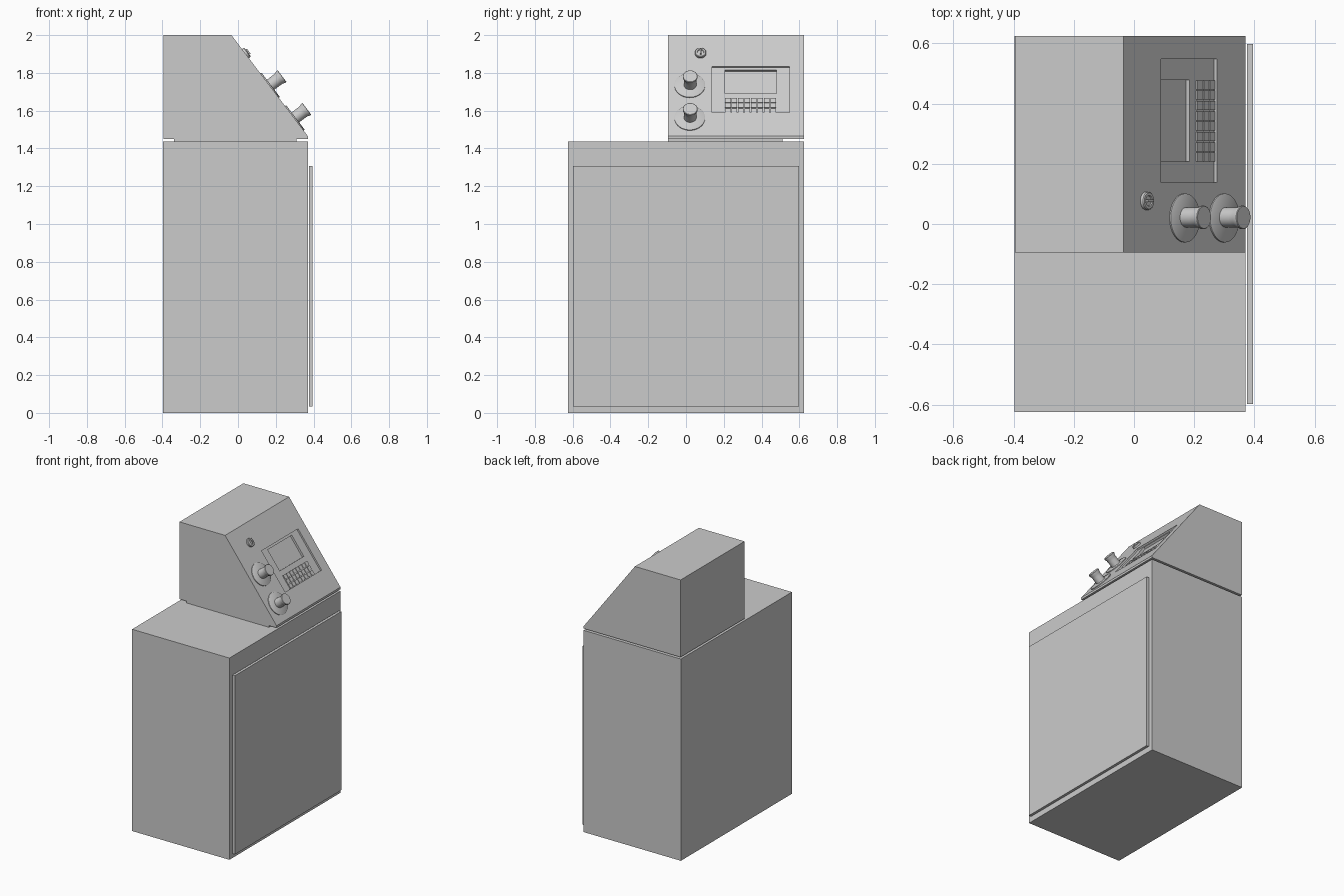
import bpy, bmesh, math
from mathutils import Matrix, Vector

if "Cube" in bpy.data.objects:
    bpy.data.objects.remove(bpy.data.objects["Cube"])

# Frame of the sloping control face: u = y, v = up the slope, w = outward
top, low = Vector((-0.035, 0, 2.0)), Vector((0.37, 0, 1.465))
up = (top - low).normalized()
side = Vector((0, 1, 0))
out = side.cross(up)
FACE = Matrix((side, up, out)).transposed().to_4x4()
FACE.translation = top


def finish(name, bm, matrix=Matrix.Identity(4), smooth=False):
    bmesh.ops.recalc_face_normals(bm, faces=bm.faces[:])
    me = bpy.data.meshes.new(name)
    bm.to_mesh(me)
    bm.free()
    ob = bpy.data.objects.new(name, me)
    bpy.context.collection.objects.link(ob)
    ob.matrix_world = matrix
    if smooth:
        bpy.ops.object.select_all(action='DESELECT')
        bpy.context.view_layer.objects.active = ob
        ob.select_set(True)
        bpy.ops.object.shade_smooth_by_angle(angle=math.radians(35))
    return ob


def add_box(bm, a, b):
    a, b = Vector(a), Vector(b)
    m = Matrix.Translation((a + b) / 2) @ Matrix.Diagonal((*(b - a), 1))
    bmesh.ops.create_cube(bm, size=1, matrix=m)


def box(name, a, b, matrix=Matrix.Identity(4)):
    bm = bmesh.new()
    add_box(bm, a, b)
    return finish(name, bm, matrix)


def lathe(name, u, t, profile, n=32):
    # Revolve (radius, height) points around the face normal
    bm = bmesh.new()
    rings = [[bm.verts.new((r * math.cos(2 * math.pi * i / n),
                            r * math.sin(2 * math.pi * i / n), h)) for i in range(n)]
             for r, h in profile]
    for a, b in zip(rings, rings[1:]):
        for i in range(n):
            j = (i + 1) % n
            bm.faces.new((a[i], a[j], b[j], b[i]))
    bm.faces.new(rings[0])
    bm.faces.new(rings[-1])
    return finish(name, bm, FACE @ Matrix.Translation((u, -t, 0)), True)


# Cabinet, door and the spacer below the console
box("cabinet", (-0.397, -0.625, 0), (0.37, 0.625, 1.437))
box("door", (0.376, -0.598, 0.035), (0.395, 0.598, 1.308))
box("spacer_plate", (-0.34, -0.094, 1.437), (0.31, 0.51, 1.451))

# Console housing from its side profile
bm = bmesh.new()
outline = [(-0.395, 1.45), (0.37, 1.45), (low.x, low.z), (top.x, top.z), (-0.395, 2.0)]
face = bm.faces.new([bm.verts.new((x, -0.095, z)) for x, z in outline])
ext = bmesh.ops.extrude_face_region(bm, geom=[face])
bmesh.ops.translate(bm, vec=(0, 0.72, 0),
                    verts=[g for g in ext["geom"] if isinstance(g, bmesh.types.BMVert)])
console = finish("console", bm)

# Recesses for the control panel and the screen
FLOOR = -0.012
for name, a, b in (
        ("panel_cutter", (0.138, -0.514, FLOOR), (0.548, -0.207, 0.05)),
        ("screen_cutter", (0.207, -0.379, FLOOR - 0.015), (0.478, -0.222, 0.04))):
    cutter = box(name, a, b, FACE)
    cutter.hide_render = True
    cutter.hide_viewport = True
    cutter.display_type = 'WIRE'
    mod = console.modifiers.new(name, 'BOOLEAN')
    mod.operation = 'DIFFERENCE'
    mod.solver = 'EXACT'
    mod.object = cutter

# Keypad: three rows of eight keys
bm = bmesh.new()
for row in range(3):
    for col in range(8):
        u, v = 0.207 + col * 0.0343, -0.443 - row * 0.0335
        add_box(bm, (u, v, FLOOR - 0.002), (u + 0.03, v + 0.028, FLOOR + 0.007))
finish("keypad", bm, FACE)

# Dials: flat disc with a flared knob
for i, t in enumerate((0.335, 0.552), 1):
    lathe(f"dial_disc_{i}", 0.02, t, [(0.081, -0.002), (0.081, 0.005), (0.078, 0.007)], 48)
    lathe(f"dial_knob_{i}", 0.022, t,
          [(0.033, 0.005), (0.033, 0.045), (0.034, 0.062), (0.039, 0.074),
           (0.039, 0.081), (0.037, 0.083)])

# Key switch with a turning bar
lathe("key_switch", 0.077, 0.123,
      [(0.03, -0.002), (0.03, 0.011), (0.027, 0.014), (0.018, 0.014), (0.016, 0.010)])
box("key_switch_bar", (-0.004, -0.016, 0.008), (0.004, 0.016, 0.022),
    FACE @ Matrix.Translation((0.077, -0.123, 0)))
